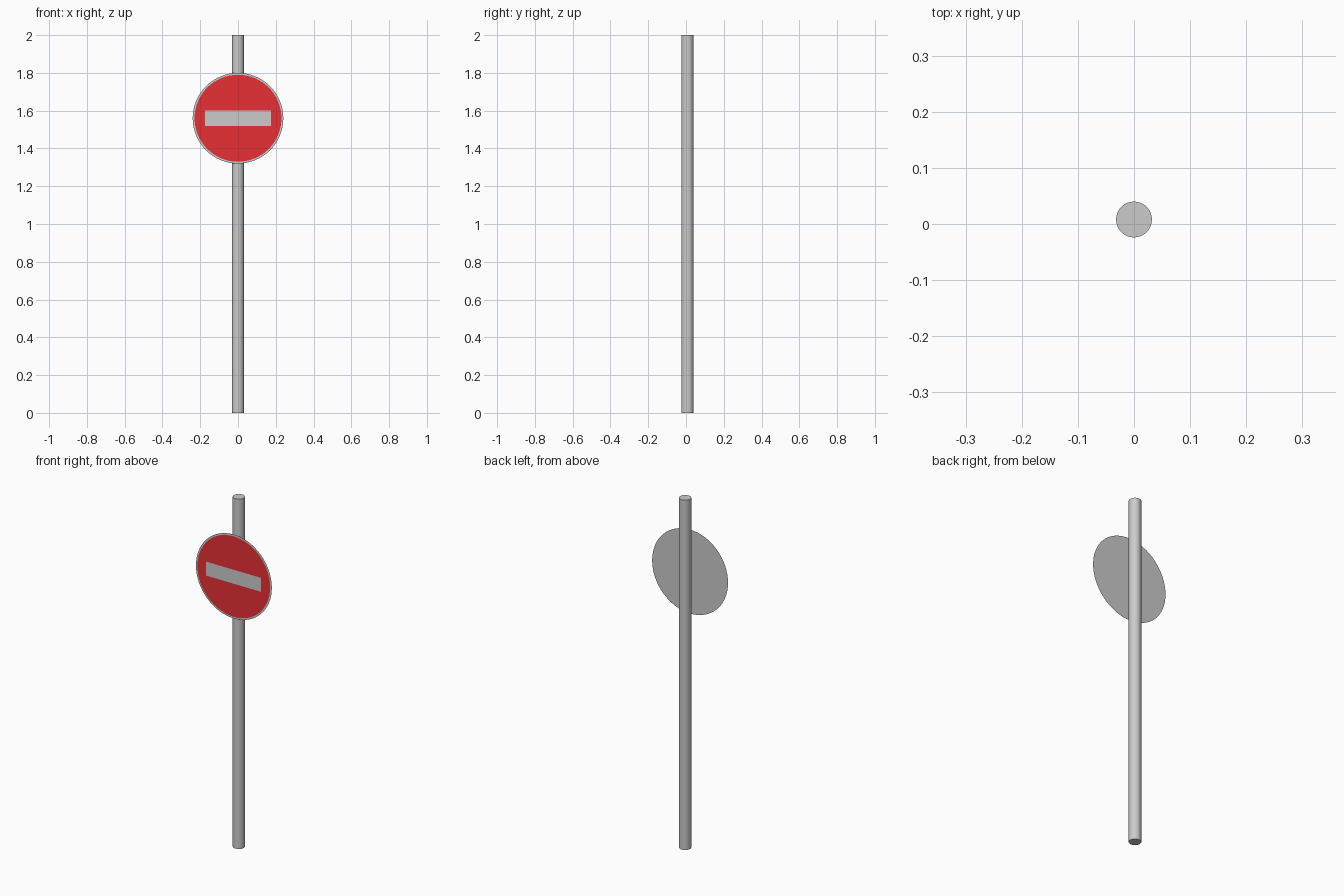
import bpy
from math import pi

if "Cube" in bpy.data.objects:
    bpy.data.objects.remove(bpy.data.objects["Cube"])

SIGN_Z = 1.56

red = bpy.data.materials.new("sign_red")
red.diffuse_color = (0.8, 0.03, 0.035, 1)
red.use_nodes = True
red.node_tree.nodes["Principled BSDF"].inputs["Base Color"].default_value = red.diffuse_color


def sheet_disc(name, radius, y):
    """Flat round sheet facing the front (-y)."""
    bpy.ops.mesh.primitive_circle_add(vertices=64, radius=radius, fill_type='NGON',
                                      location=(0, y, SIGN_Z), rotation=(pi / 2, 0, 0))
    obj = bpy.context.object
    obj.name = name
    return obj


# Round pole, standing just behind the sign
bpy.ops.mesh.primitive_cylinder_add(vertices=32, radius=0.032, depth=2,
                                    location=(0, 0.008, 1))
pole = bpy.context.object
pole.name = "pole"
bpy.ops.object.shade_smooth_by_angle()

# Sign plate: grey backing that shows as a rim, then the red face
sheet_disc("sign_backing", 0.24, -0.037)
face = sheet_disc("sign_face", 0.23, -0.0385)
face.data.materials.append(red)

# Pale horizontal bar
bpy.ops.mesh.primitive_plane_add(size=1, location=(0, -0.04, SIGN_Z),
                                 rotation=(pi / 2, 0, 0))
bar = bpy.context.object
bar.name = "sign_bar"
bar.scale = (0.35, 0.08, 1)
